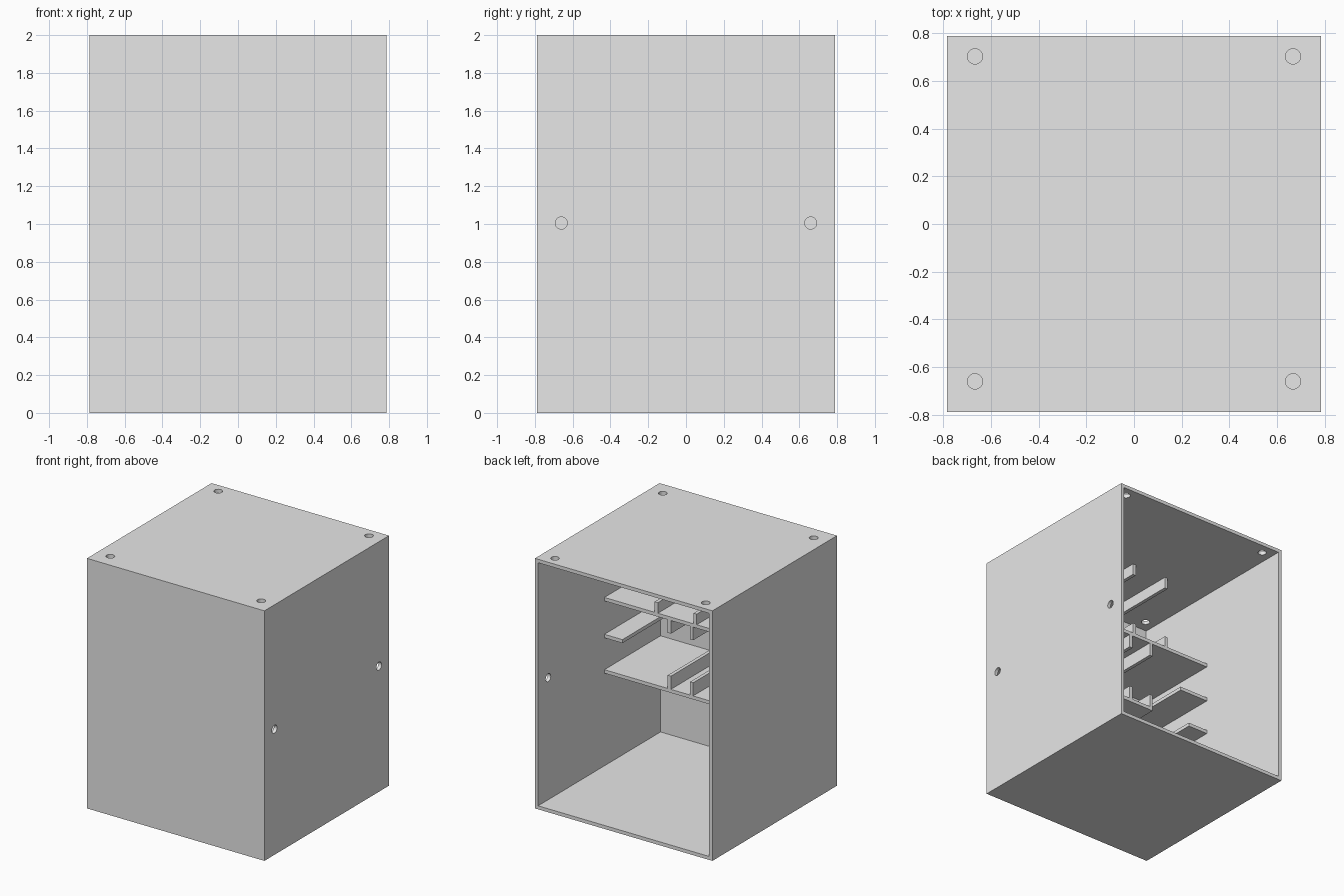
import bpy
from math import pi

if "Cube" in bpy.data.objects:
    bpy.data.objects.remove(bpy.data.objects["Cube"], do_unlink=True)

grey = bpy.data.materials.new("light_grey")
grey.use_nodes = True
colour = (0.8, 0.8, 0.8, 1)
grey.diffuse_color = colour
grey.node_tree.nodes["Principled BSDF"].inputs["Base Color"].default_value = colour

# Overall half sizes, height, wall thickness
HX, HY, H, T = 0.785, 0.7875, 2.0, 0.028
IX, IY = HX - T, HY - T            # inner faces of the walls
BACK = -0.05                       # rear edge of shelves and rails
LAP = 0.005                        # small overlap into neighbouring parts


def box(name, x, y, z):
    """Box from three (low, high) ranges."""
    bpy.ops.mesh.primitive_cube_add(size=1, location=[sum(r) / 2 for r in (x, y, z)])
    ob = bpy.context.object
    ob.name = name
    ob.scale = [r[1] - r[0] for r in (x, y, z)]
    bpy.ops.object.transform_apply(location=False, rotation=False, scale=True)
    ob.data.materials.append(grey)
    return ob


def hole(location, rotation=(0, 0, 0)):
    bpy.ops.mesh.primitive_cylinder_add(vertices=32, radius=0.032, depth=0.12,
                                        location=location, rotation=rotation)
    ob = bpy.context.object
    ob.data.materials.append(grey)
    return ob


def cut(target, cutter):
    """Subtract the cutter, then discard it."""
    cutter.hide_render = True
    mod = target.modifiers.new("cut", "BOOLEAN")
    mod.operation, mod.solver, mod.object = "DIFFERENCE", "EXACT", cutter
    bpy.context.view_layer.objects.active = target
    bpy.ops.object.modifier_apply(modifier=mod.name)
    bpy.data.objects.remove(cutter, do_unlink=True)


# Case, open at the back
case = box("case", (-HX, HX), (-HY, HY), (0, H))
cut(case, box("cavity", (-IX, IX), (-IY, HY + 0.1), (T, H - T)))

# Screw holes in the roof and in one side wall
for x in (-0.667, 0.667):
    for y in (-0.66, 0.703):
        cut(case, hole((x, y, H)))
for y in (-0.66, 0.66):
    cut(case, hole((HX, y, 1.005), (0, pi / 2, 0)))

# Shelves, given by their top height and extent across the case
END = IX + LAP
DEPTH = (-IY - LAP, BACK)
TOP, MIDDLE, LOWER = 1.375, 1.08, 0.797
for name, x0, x1, z in (
    ("top_shelf", -END, END, TOP),
    ("middle_ledge_left", 0.598, END, MIDDLE),
    ("middle_ledge_right", -END, -0.50, MIDDLE),
    ("lower_shelf", -0.225, END, LOWER),
    ("lower_ledge_right", -END, -0.58, LOWER),
):
    box(name, (x0, x1), DEPTH, (z - T, z))


def rails(name, centres, z0, z1):
    """Guide rails running from the front wall to the shelf edge."""
    for i, x in enumerate(centres):
        box(f"{name}_{i + 1}", (x - T / 2, x + T / 2), DEPTH, (z0, z1))


upper_slots = (0.298, -0.046, -0.359)
lower_slots = (0.183, -0.014, -0.211)
rails("roof_rail", upper_slots, H - T - 0.09, H - T + LAP)
rails("top_shelf_rail", upper_slots, TOP - LAP, TOP + 0.085)
rails("hanging_rail", lower_slots, TOP - T - 0.105, TOP - T + LAP)
rails("lower_shelf_rail", lower_slots, LOWER - LAP, LOWER + 0.105)
